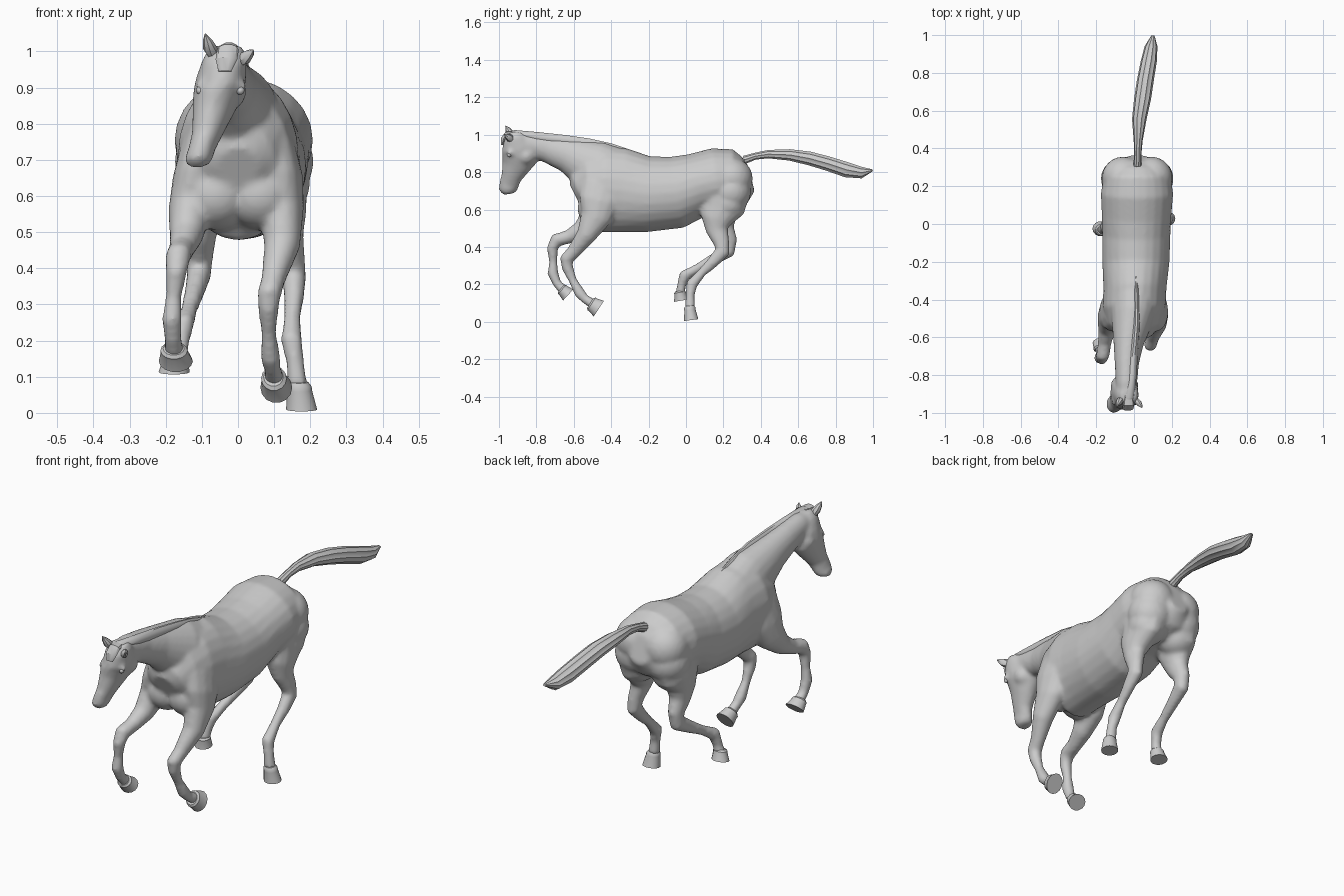
import bpy, bmesh, math
from mathutils import Vector


def loft(bm, secs, sides=14, ridge=0.0):
    """Closed tube; each section is x, y, z, half depth (in the side plane), half width (x)."""
    rings = []
    for i, (x, y, z, d, w) in enumerate(secs):
        a, b = secs[max(i - 1, 0)], secs[min(i + 1, len(secs) - 1)]
        t = Vector((0, b[1] - a[1], b[2] - a[2])).normalized()
        n = Vector((0, -t.z, t.y))
        ring = []
        for k in range(sides):
            q = 2 * math.pi * k / sides
            r = 1 + ridge * (-1) ** k
            ring.append(bm.verts.new(Vector((x + w * r * math.cos(q), y, z)) + n * d * r * math.sin(q)))
        rings.append(ring)
    faces = [bm.faces.new(rings[0]), bm.faces.new(rings[-1])]
    for p, q in zip(rings, rings[1:]):
        for k in range(sides):
            m = (k + 1) % sides
            faces.append(bm.faces.new((p[k], p[m], q[m], q[k])))
    bmesh.ops.recalc_face_normals(bm, faces=faces)


def make(name, bm):
    me = bpy.data.meshes.new(name)
    bm.to_mesh(me)
    bm.free()
    ob = bpy.data.objects.new(name, me)
    bpy.context.collection.objects.link(ob)
    return ob


def part(name, secs, sides=12, ridge=0.0):
    bm = bmesh.new()
    loft(bm, secs, sides, ridge)
    return make(name, bm)


# Trunk from chest to rump
torso = [
    (0, -.595, .68, .06, .06), (0, -.575, .69, .11, .105), (0, -.52, .71, .182, .145),
    (0, -.44, .708, .231, .167), (.005, -.34, .703, .226, .167), (.01, -.20, .682, .203, .178),
    (.012, -.05, .692, .193, .181), (.014, .06, .73, .172, .185), (.016, .16, .755, .174, .192),
    (.016, .25, .755, .167, .178), (.017, .31, .755, .13, .13), (.017, .35, .765, .07, .06)]

# Neck and head
neck = [
    (0, -.40, .77, .175, .135), (-.005, -.50, .835, .142, .115), (-.028, -.635, .895, .096, .08),
    (-.038, -.74, .928, .078, .064), (-.04, -.85, .955, .066, .056), (-.04, -.91, .965, .05, .05)]
head = [
    (-.03, -.915, 1.015, .035, .04), (-.035, -.912, .985, .067, .06), (-.047, -.888, .925, .1, .07),
    (-.055, -.888, .88, .1, .07), (-.07, -.912, .825, .074, .056), (-.085, -.935, .77, .055, .043),
    (-.10, -.947, .73, .053, .038), (-.11, -.954, .70, .048, .039), (-.112, -.952, .682, .027, .028)]

# Legs in a gallop, each from the trunk down to the hoof
fore_right = [
    (.10, -.44, .74, .12, .06), (.115, -.46, .65, .115, .066), (.122, -.48, .56, .085, .06),
    (.122, -.535, .46, .053, .05), (.10, -.60, .375, .038, .035), (.087, -.64, .332, .037, .034),
    (.084, -.634, .29, .031, .029), (.085, -.605, .22, .022, .021), (.09, -.567, .152, .03, .028),
    (.095, -.54, .122, .024, .024), (.102, -.49, .09, .028, .028)]
fore_left = [
    (-.10, -.44, .74, .12, .06), (-.115, -.46, .65, .115, .066), (-.133, -.49, .56, .08, .06),
    (-.142, -.56, .49, .05, .047), (-.155, -.63, .453, .037, .036), (-.165, -.695, .435, .038, .036),
    (-.17, -.715, .39, .03, .03), (-.178, -.71, .32, .022, .022), (-.183, -.712, .26, .03, .028),
    (-.18, -.69, .205, .024, .024), (-.175, -.65, .165, .028, .028)]
hind_right = [
    (.10, .22, .80, .11, .075), (.11, .205, .70, .14, .082), (.117, .195, .605, .12, .074),
    (.125, .165, .55, .09, .064), (.135, .165, .49, .06, .046), (.15, .19, .42, .043, .036),
    (.155, .195, .375, .041, .034), (.155, .145, .32, .032, .028), (.15, .085, .262, .024, .023),
    (.148, .03, .2, .032, .03), (.158, .022, .14, .024, .025), (.165, .022, .075, .028, .028)]
hind_left = [
    (-.07, .22, .80, .11, .075), (-.08, .205, .70, .14, .082), (-.093, .195, .605, .12, .074),
    (-.10, .185, .55, .085, .062), (-.105, .20, .49, .06, .046), (-.105, .23, .43, .045, .036),
    (-.108, .225, .38, .042, .034), (-.12, .15, .335, .032, .028), (-.135, .06, .285, .024, .023),
    (-.15, -.01, .245, .032, .029), (-.16, -.025, .19, .024, .025), (-.17, -.03, .145, .028, .028)]

# All flesh is fused into one skin
bm = bmesh.new()
for secs, n in ((torso, 24), (neck, 20), (head, 16), (fore_right, 14),
                (fore_left, 14), (hind_right, 14), (hind_left, 14)):
    loft(bm, secs, n)
# Brows and cheeks either side of the head, chest muscles and buttocks
for s in (-1, 1):
    for c, r in (((-.047 + .053 * s, -.94, .903), .018), ((-.05 + .02 * s, -.855, .888), .053),
                 ((.06 * s, -.48, .605), .1), ((.017 + .075 * s, .245, .765), .112),
                 ((.017 + .085 * s, .24, .695), .108), ((.015 + .09 * s, .225, .635), .095)):
        v = bmesh.ops.create_icosphere(bm, subdivisions=3, radius=r)["verts"]
        bmesh.ops.translate(bm, verts=v, vec=c)
body = make("body", bm)
rm = body.modifiers.new("fuse", 'REMESH')
rm.mode = 'VOXEL'
rm.voxel_size = .01
rm.use_smooth_shade = True
sm = body.modifiers.new("soften", 'SMOOTH')
sm.factor = .5
sm.iterations = 6

# Hooves: coronet band flaring to a flat sole
hooves = {
    "fore_right": ((.098, -.512, .1), (.106, -.466, .07), .051, .044),
    "fore_left": ((-.178, -.668, .178), (-.172, -.63, .143), .041, .047),
    "hind_right": ((.168, .018, .085), (.176, .028, .009), .039, .043),
    "hind_left": ((-.17, -.034, .165), (-.177, -.025, .113), .04, .043)}
for name, (a, b, d, w) in hooves.items():
    a, b = Vector(a), Vector(b)
    part("hoof_" + name, [(*a.lerp(b, f), d * k, w * k)
                          for f, k in ((0, .62), (.15, .8), (.3, .8), (1, 1))], 14)

# Eyes
for s in (-1, 1):
    bm = bmesh.new()
    bmesh.ops.create_uvsphere(bm, u_segments=12, v_segments=8, radius=.012)
    bmesh.ops.translate(bm, verts=bm.verts, vec=(-.049 + .055 * s, -.946, .892))
    make("eye", bm)

# Ears
for name, base, tip in (("ear_left", (-.068, -.925, .985), (-.09, -.965, 1.048)),
                        ("ear_right", (.005, -.925, .97), (.042, -.972, 1.003))):
    a, b = Vector(base), Vector(tip)
    part(name, [(*a.lerp(b, f), k, k) for f, k in ((0, .014), (.35, .021), (.7, .014), (1, .002))], 8)

# Mane lying along the crest, and forelock
part("mane", [(.012, -.28, .906, .008, .008), (.014, -.40, .936, .018, .014), (.014, -.52, .955, .026, .017),
              (.003, -.65, .97, .03, .02), (-.01, -.80, .988, .028, .024),
              (-.025, -.92, 1.008, .018, .026), (-.03, -.945, 1.008, .006, .012)], 10)
part("forelock", [(-.028, -.90, 1.012, .01, .02), (-.028, -.955, 1.004, .018, .03),
                  (-.032, -.976, .978, .014, .03), (-.036, -.983, .945, .006, .018)], 10)

# Streaming tail with strand ridges
part("tail", [(.018, .31, .865, .022, .02), (.02, .37, .885, .018, .018), (.022, .44, .896, .022, .022),
              (.028, .555, .892, .03, .036), (.045, .66, .873, .036, .042), (.06, .76, .845, .038, .042),
              (.078, .86, .812, .04, .04), (.09, .94, .797, .03, .032), (.10, .998, .81, .005, .008)], 20, .07)

# Soften shading but keep hoof rims and strand creases
bpy.ops.object.select_all(action='SELECT')
bpy.context.view_layer.objects.active = body
bpy.ops.object.shade_smooth_by_angle(angle=math.radians(35))
